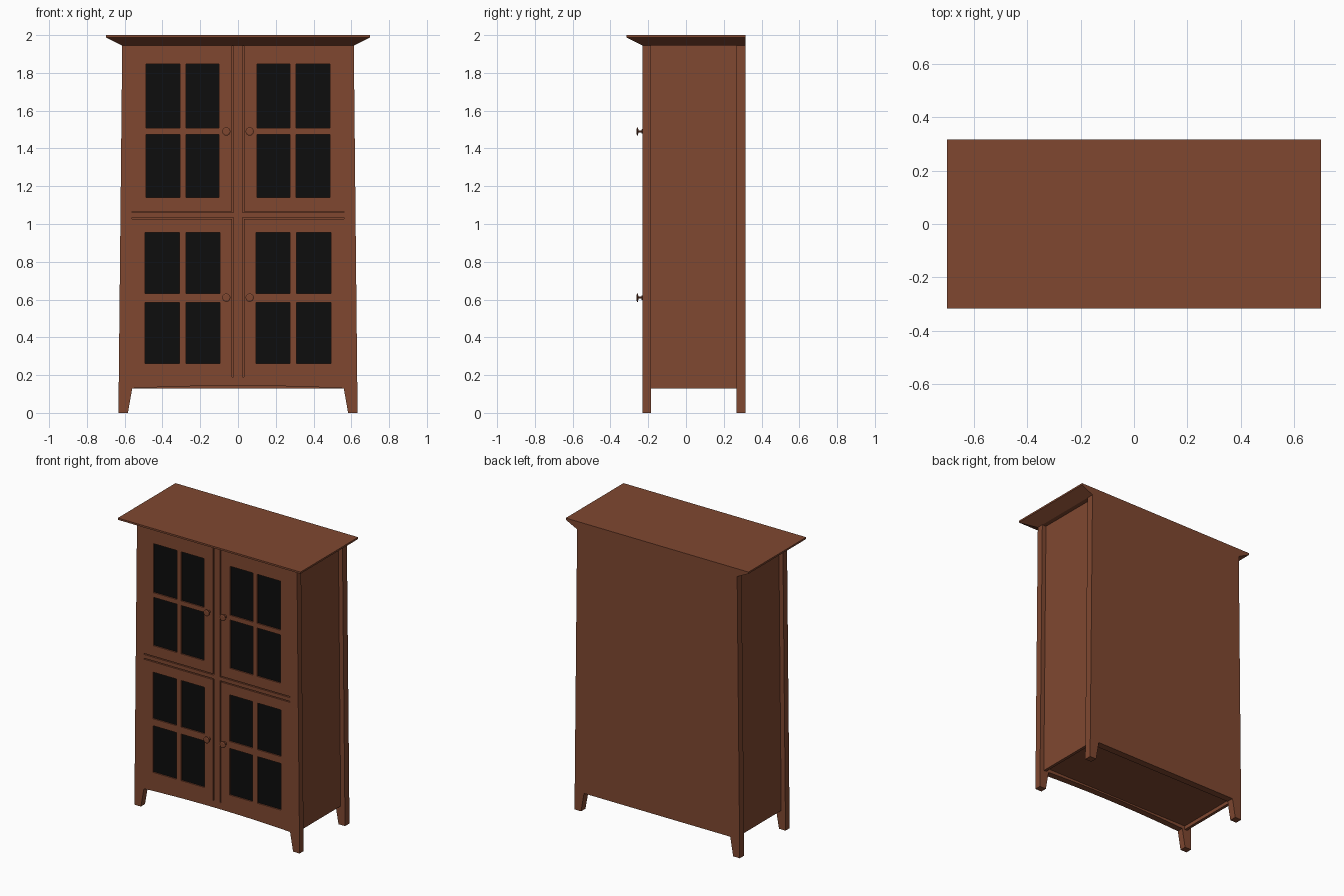
import bpy, bmesh, math
from mathutils import Matrix, Vector

if "Cube" in bpy.data.objects:
    bpy.data.objects.remove(bpy.data.objects["Cube"])


def material(name, rgb):
    m = bpy.data.materials.new(name)
    m.diffuse_color = (*rgb, 1)
    m.use_nodes = True
    m.node_tree.nodes["Principled BSDF"].inputs["Base Color"].default_value = m.diffuse_color
    return m


WOOD = material("brown wood", (0.214, 0.064, 0.030))
GLASS = material("black glass", (0.004, 0.004, 0.004))


def add(name, bm, mat):
    bmesh.ops.recalc_face_normals(bm, faces=bm.faces)
    me = bpy.data.meshes.new(name)
    bm.to_mesh(me)
    bm.free()
    me.materials.append(mat)
    ob = bpy.data.objects.new(name, me)
    bpy.context.collection.objects.link(ob)
    return ob


def loft(name, rings, mat=WOOD):
    """Solid through stacked rectangles (x0, x1, y0, y1, z)."""
    bm = bmesh.new()
    loops = [[bm.verts.new(p) for p in ((a, c, z), (b, c, z), (b, d, z), (a, d, z))]
             for a, b, c, d, z in rings]
    bm.faces.new(loops[0])
    bm.faces.new(loops[-1])
    for lo, hi in zip(loops, loops[1:]):
        for i in range(4):
            j = (i + 1) % 4
            bm.faces.new((lo[i], lo[j], hi[j], hi[i]))
    return add(name, bm, mat)


def box(name, x0, x1, y0, y1, z0, z1, mat=WOOD):
    return loft(name, [(x0, x1, y0, y1, z0), (x0, x1, y0, y1, z1)], mat)


def board(name, loops, y0, y1):
    """Upright x-z board; the first loop is the outline, the others are holes."""
    cu = bpy.data.curves.new(name, 'CURVE')
    cu.dimensions = '2D'
    cu.fill_mode = 'BOTH'
    cu.extrude = (y1 - y0) / 2
    for pts in loops:
        sp = cu.splines.new('POLY')
        sp.points.add(len(pts) - 1)
        for p, (x, z) in zip(sp.points, pts):
            p.co = (x, z, 0, 1)
        sp.use_cyclic_u = True
    tmp = bpy.data.objects.new(name + "_curve", cu)
    bpy.context.collection.objects.link(tmp)
    dg = bpy.context.evaluated_depsgraph_get()
    me = bpy.data.meshes.new_from_object(tmp.evaluated_get(dg))
    bm = bmesh.new()
    bm.from_mesh(me)
    bpy.data.objects.remove(tmp)
    bpy.data.meshes.remove(me)
    bm.transform(Matrix.Translation((0, (y0 + y1) / 2, 0)) @ Matrix.Rotation(math.pi / 2, 4, 'X'))
    bmesh.ops.remove_doubles(bm, verts=bm.verts, dist=1e-5)
    for f in bm.faces:
        f.smooth = False
    return add(name, bm, WOOD)


def outline(rise):
    """Tapered cabinet face with two feet and a slightly arched lower edge."""
    arch = [(0.56 * t / 6, 0.13 + rise * (1 - (t / 6) ** 2)) for t in range(-6, 7)]
    return [(-0.613, 1.95), (-0.633, 0), (-0.583, 0)] + arch + \
           [(0.583, 0), (0.633, 0), (0.613, 1.95)]


def rect(x0, x1, z0, z1):
    return [(x0, z0), (x1, z0), (x1, z1), (x0, z1)]


FRONT, BACK = -0.23, 0.316

# Window panes and the L-shaped grooves around the doors
panes, grooves = [], []
for s in (-1, 1):
    for cols, rows in ((((0.100, 0.275), (0.307, 0.488)), ((1.14, 1.475), (1.507, 1.847))),
                       (((0.096, 0.274), (0.309, 0.492)), ((0.262, 0.585), (0.633, 0.956)))):
        for a, b in cols:
            for c, d in rows:
                panes.append((min(s * a, s * b), max(s * a, s * b), c, d))
    for z, w, end in ((1.06, 0.007, 1.942), (1.034, -0.007, 0.19)):
        grooves.append([(s * x, zz) for x, zz in (
            (0.024, z), (0.56, z), (0.56, z + w), (0.031, z + w), (0.031, end), (0.024, end))])

# Front and back faces including the feet
board("front_frame", [outline(0.014)] + [rect(*p) for p in panes] + grooves, FRONT, -0.185)
board("back_frame", [outline(0.0)], 0.267, BACK)

# Backing inside the front, closing grooves and carrying the glass
box("door_backing", -0.575, 0.575, FRONT + 0.015, -0.19, 0.172, 1.945)
for i, (a, b, c, d) in enumerate(panes):
    box(f"window_pane_{i + 1}", a, b, FRONT + 0.009, FRONT + 0.015, c, d, GLASS)

# Recessed side panels following the taper
for s, side in ((-1, "left"), (1, "right")):
    rings = []
    for x, z in ((0.600, 0.13), (0.582, 1.95)):
        xs = sorted((s * x, s * (x - 0.02)))
        rings.append((*xs, -0.186, 0.268, z))
    loft(f"{side}_side_panel", rings)

# Floor
box("floor", -0.585, 0.585, -0.186, 0.268, 0.155, 0.17)

# Flared cornice, flush at the back
loft("cornice", [(-0.613, 0.613, FRONT, BACK, 1.945),
                 (-0.70, 0.70, -0.316, BACK, 1.988),
                 (-0.70, 0.70, -0.316, BACK, 2.0)])

# Turned door knobs
PROFILE = [(0.012, 0.002), (0.012, -0.004), (0.005, -0.007), (0.005, -0.022),
           (0.022, -0.024), (0.022, -0.028), (0.016, -0.031)]
for s, side in ((-1, "left"), (1, "right")):
    for z, row in ((1.49, "upper"), (0.61, "lower")):
        bm = bmesh.new()
        n = 16
        rings = [[bm.verts.new((s * 0.062 + r * math.cos(math.tau * k / n), FRONT + y,
                                z + r * math.sin(math.tau * k / n))) for k in range(n)]
                 for r, y in PROFILE]
        bm.faces.new(rings[0])
        bm.faces.new(rings[-1])
        for lo, hi in zip(rings, rings[1:]):
            for k in range(n):
                j = (k + 1) % n
                bm.faces.new((lo[k], lo[j], hi[j], hi[k]))
        add(f"{row}_{side}_knob", bm, WOOD)
